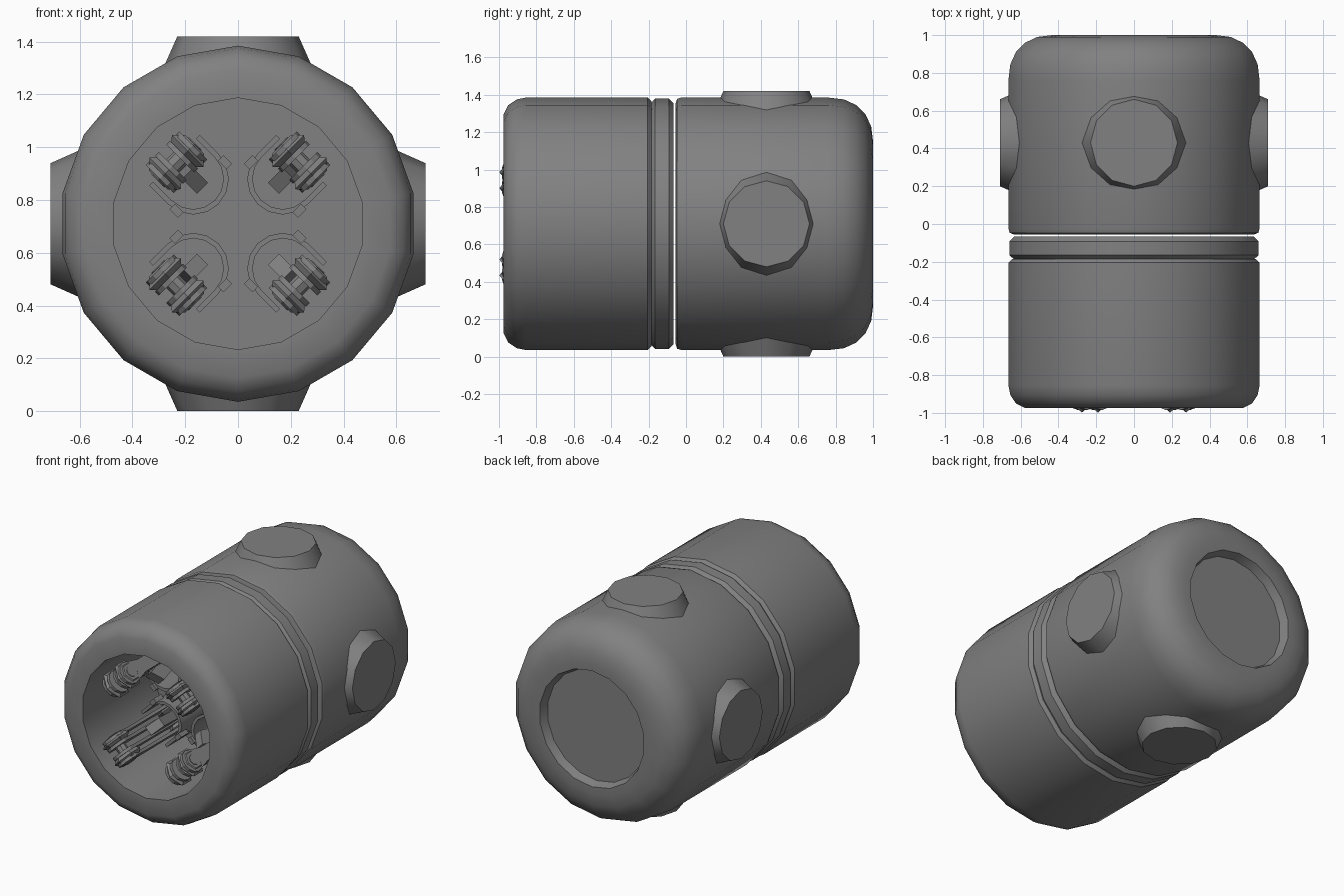
import bpy, bmesh, math
from mathutils import Matrix, Vector

if "Cube" in bpy.data.objects:
    bpy.data.objects.remove(bpy.data.objects["Cube"])

AXIS_Z = 0.71
grey = bpy.data.materials.new("mid_grey")
grey.diffuse_color = (0.22, 0.22, 0.22, 1)
grey.use_nodes = True
grey.node_tree.nodes["Principled BSDF"].inputs["Base Color"].default_value = grey.diffuse_color


def finish(name, bm, matrix=None, angle=35):
    if matrix:
        bmesh.ops.transform(bm, matrix=matrix, verts=bm.verts)
    bmesh.ops.recalc_face_normals(bm, faces=bm.faces)
    me = bpy.data.meshes.new(name)
    bm.to_mesh(me)
    bm.free()
    ob = bpy.data.objects.new(name, me)
    bpy.context.collection.objects.link(ob)
    me.materials.append(grey)
    bpy.ops.object.select_all(action='DESELECT')
    ob.select_set(True)
    bpy.context.view_layer.objects.active = ob
    bpy.ops.object.shade_smooth_by_angle(angle=math.radians(angle))
    return ob


def lathe(name, profile, sides=18):
    """Turn (radius, y) points about the y axis; ends are capped."""
    bm = bmesh.new()
    rings = []
    for r, y in profile:
        rings.append([bm.verts.new((r * math.sin(a), y, AXIS_Z + r * math.cos(a)))
                      for a in (2 * math.pi * i / sides for i in range(sides))])
    for a, b in zip(rings, rings[1:]):
        for i in range(sides):
            j = (i + 1) % sides
            bm.faces.new((a[i], a[j], b[j], b[i]))
    bm.faces.new(rings[0])
    bm.faces.new(rings[-1])
    return finish(name, bm)


def prism(bm, outline, offset, x_axis, y_axis, depth):
    """Extrude a 2D outline, laid on two axes, along a depth vector."""
    x_axis, y_axis = Vector(x_axis), Vector(y_axis)
    vs = [bm.verts.new(Vector(offset) + x_axis * a + y_axis * b) for a, b in outline]
    f = bm.faces.new(vs)
    ext = bmesh.ops.extrude_face_region(bm, geom=[f], use_keep_orig=True)
    top = [v for v in ext['geom'] if isinstance(v, bmesh.types.BMVert)]
    bmesh.ops.translate(bm, verts=top, vec=depth)


def around(angle):
    return Matrix.Translation((0, 0, AXIS_Z)) @ Matrix.Rotation(angle, 4, 'Y')


# Hollow front sleeve
lathe("front_sleeve", [(0.477, -0.22), (0.477, -0.975), (0.585, -0.975), (0.635, -0.95),
                       (0.665, -0.905), (0.675, -0.855), (0.675, -0.205), (0.655, -0.185)])
# Thin collar
lathe("collar_ring", [(0.61, -0.188), (0.645, -0.187), (0.67, -0.165), (0.67, -0.092),
                      (0.645, -0.067)])
# Rounded rear housing with recessed end
lathe("rear_housing", [(0.645, -0.055), (0.668, -0.047), (0.675, -0.025), (0.675, 0.76),
                       (0.665, 0.845), (0.635, 0.91), (0.585, 0.96), (0.52, 0.99),
                       (0.44, 1.0), (0.39, 1.0), (0.37, 0.945)])

# Four tapered side knobs
for k in range(4):
    bm = bmesh.new()
    bmesh.ops.create_cone(bm, cap_ends=True, segments=12, radius1=0.31, radius2=0.23,
                          depth=0.18, matrix=Matrix.Translation((0, 0.43, 0.62)))
    finish("side_knob", bm, around(k * math.pi / 2))

# Link outline: rounded ends, slim waist, running along y
link = []
for cy, start in ((-0.91, 180), (-0.33, 0)):
    for s in range(7):
        a = math.radians(start + s * 30)
        link.append((0.33 + 0.075 * math.cos(a), cy + 0.075 * math.sin(a)))
    waist = 0.375 if start == 180 else 0.285
    link += [(waist, -0.78 if start == 180 else -0.46),
             (waist, -0.46 if start == 180 else -0.78)]

# Half-round socket outline, open towards the bore wall
arc = [math.radians(180 + s * 22.5) for s in range(9)]
socket = [(-0.135, 0.34)] + [(0.135 * math.cos(a), 0.24 + 0.135 * math.sin(a)) for a in arc]
socket += [(0.135, 0.34), (0.115, 0.34)]
socket += [(0.115 * math.cos(a), 0.24 + 0.115 * math.sin(a)) for a in reversed(arc)]
socket += [(-0.115, 0.34)]

# Four gripping fingers inside the sleeve
for k in range(4):
    m = around(math.radians(45 + 90 * k))

    # Paired link plates
    bm = bmesh.new()
    for x in (-0.09, -0.04, 0.02, 0.07):
        prism(bm, link, (x, 0, 0), (0, 0, 1), (0, 1, 0), (0.02, 0, 0))
    finish("finger_links", bm, m, 20)

    # Chamfered hex pivots at both ends
    bm = bmesh.new()
    for y, r in ((-0.9, 0.098), (-0.33, 0.09)):
        for x in (-0.06, 0.06):
            for side in (-1, 1):
                rot = Matrix.Rotation(side * math.pi / 2, 4, 'Y')
                bmesh.ops.create_cone(
                    bm, cap_ends=True, segments=6, radius1=r, radius2=r * 0.6, depth=0.036,
                    matrix=Matrix.Translation((x + side * 0.018, y, 0.33)) @ rot)
        bmesh.ops.create_cone(
            bm, cap_ends=True, segments=8, radius1=0.035, radius2=0.035, depth=0.2,
            matrix=Matrix.Translation((0, y, 0.33)) @ Matrix.Rotation(math.pi / 2, 4, 'Y'))
    finish("pivot_nuts", bm, m, 20)

    # Slanted centre lever
    bm = bmesh.new()
    prism(bm, [(0.19, -0.62), (0.27, -0.68), (0.36, -0.3), (0.28, -0.24)],
          (-0.03, 0, 0), (0, 0, 1), (0, 1, 0), (0.06, 0, 0))
    finish("centre_lever", bm, m, 20)

    # Half-round socket with two small lugs
    bm = bmesh.new()
    prism(bm, socket, (0, -0.55, 0), (1, 0, 0), (0, 0, 1), (0, 0.34, 0))
    for s in (-1, 1):
        bmesh.ops.create_cube(bm, size=1, matrix=Matrix.Translation((s * 0.13, -0.53, 0.2))
                              @ Matrix.Diagonal((0.03, 0.08, 0.045, 1)))
    finish("finger_socket", bm, m, 30)
